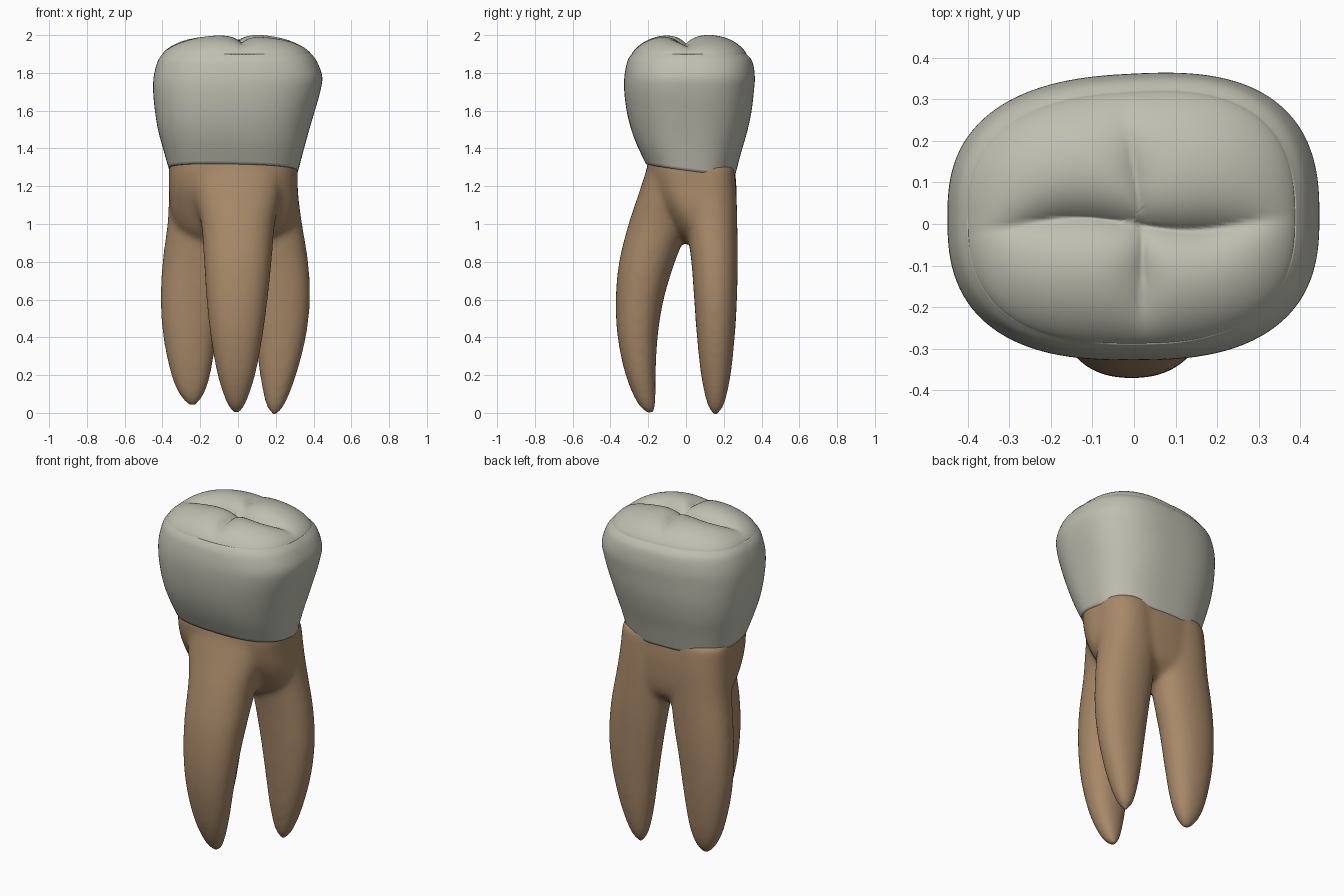
import bpy, bmesh
from math import cos, sin, pi, exp, hypot

cube = bpy.data.objects.get("Cube")
if cube:
    bpy.data.objects.remove(cube, do_unlink=True)


def material(name, color):
    mat = bpy.data.materials.new(name)
    mat.use_nodes = True
    mat.diffuse_color = color
    shader = next(n for n in mat.node_tree.nodes if n.type == "BSDF_PRINCIPLED")
    shader.inputs["Base Color"].default_value = color
    shader.inputs["Roughness"].default_value = 0.6
    return mat


def smooth_rows(rows, steps):
    """Catmull-Rom resampling of (z, x_min, x_max, y_min, y_max) rows."""
    result = []
    last = len(rows) - 1
    for i in range(last):
        a, b, c, d = (rows[max(0, min(last, i + k))] for k in (-1, 0, 1, 2))
        for s in range(steps):
            t = s / steps
            result.append([
                q + t * (r - p) / 2
                + t * t * (2 * p - 5 * q + 4 * r - w) / 2
                + t ** 3 * (3 * q - p - 3 * r + w) / 2
                for p, q, r, w in zip(a, b, c, d)])
    result.append(list(rows[-1]))
    return result


def outline(row, power, segments, scale=1.0):
    """Superellipse ring that fills the extents of one row."""
    z, x0, x1, y0, y1 = row
    points = []
    for i in range(segments):
        a = 2 * pi * i / segments
        c, s = cos(a), sin(a)
        r = scale * (abs(c) ** power + abs(s) ** power) ** (-1 / power)
        points.append(((x0 + x1) / 2 + r * c * (x1 - x0) / 2,
                       (y0 + y1) / 2 + r * s * (y1 - y0) / 2, z))
    return points


def skin(bm, rings):
    """Join rings of points with quads and close both ends."""
    loops = [[bm.verts.new(p) for p in ring] for ring in rings]
    n = len(loops[0])
    for low, high in zip(loops, loops[1:]):
        for i in range(n):
            j = (i + 1) % n
            bm.faces.new((low[i], low[j], high[j], high[i]))
    bm.faces.new(loops[0][::-1])
    bm.faces.new(loops[-1])


def finish(name, bm, mat):
    bmesh.ops.recalc_face_normals(bm, faces=bm.faces)
    mesh = bpy.data.meshes.new(name)
    bm.to_mesh(mesh)
    bm.free()
    mesh.materials.append(mat)
    for face in mesh.polygons:
        face.use_smooth = True
    obj = bpy.data.objects.new(name, mesh)
    bpy.context.collection.objects.link(obj)
    return obj


enamel = material("grey_white_enamel", (0.52, 0.52, 0.44, 1))
dentine = material("tan_root", (0.39, 0.25, 0.14, 1))

# Crown sides
crown_rows = [
    (1.29, -.366, .318, -.212, .26),
    (1.4, -.398, .348, -.262, .291),
    (1.5, -.424, .376, -.295, .322),
    (1.6, -.44, .406, -.316, .345),
    (1.7, -.449, .435, -.327, .357),
    (1.78, -.446, .446, -.326, .362),
    (1.86, -.426, .418, -.311, .349),
    (1.9, -.4, .388, -.288, .318),
]
base, rim = crown_rows[0][0], crown_rows[-1][0]


def shape_side(point):
    """Dip the neck line toward the back and narrow the back right corner."""
    x, y, z = point
    u = (z - base) / (rim - base)
    dip = -.13 * y - .02 * x
    if y > 0:
        y *= 1 + .17 * x * u
    return x, y, z + dip * (1 - min(1, u)) ** 2


def fade(value, start, end):
    t = max(0, min(1, (value - start) / (end - start)))
    return 1 - t * t * (3 - 2 * t)


def chewing_height(x, y, t):
    """Domed top with a long groove and a cross groove between four cusps."""
    dome = .115 * (1 - t ** 3) ** .8
    bend = -.015 * sin(12 * x)
    long_groove = .075 * exp(-abs(y - bend) / .055) * fade(abs(x), .15, .42)
    cross_depth = .05 if y < 0 else .04
    middle = .02 - .15 * max(0, y)
    cross = cross_depth * exp(-abs(x - middle) / .05) * fade(abs(y), .1, .33)
    return rim + dome - hypot(long_groove, cross)


bm = bmesh.new()
rings = [[shape_side(p) for p in outline(row, 2.6, 128)]
         for row in smooth_rows(crown_rows, 5)]
top_rings = 44
for k in range(1, top_rings):
    t = sin(pi / 2 * (1 - k / top_rings))
    ring = [shape_side(p) for p in outline(crown_rows[-1], 2.6, 128, t)]
    rings.append([(x, y, chewing_height(x, y, t)) for x, y, z in ring])
skin(bm, rings)
finish("crown", bm, enamel)

# Root trunk and three tapering roots
trunk = [
    (.89, -.2, .17, .0, .18),
    (.96, -.31, .28, -.06, .245),
    (1.04, -.35, .315, -.11, .264),
    (1.12, -.362, .322, -.155, .267),
    (1.2, -.366, .316, -.19, .267),
    (1.3, -.364, .315, -.205, .257),
    (1.4, -.345, .3, -.19, .24),
]
front_root = [
    (-.008, -.02, .005, -.2, -.17),
    (.05, -.06, .042, -.258, -.16),
    (.2, -.109, .092, -.32, -.16),
    (.4, -.145, .13, -.362, -.15),
    (.6, -.167, .157, -.372, -.118),
    (.8, -.18, .178, -.354, -.058),
    (1.0, -.195, .195, -.304, .02),
    (1.15, -.235, .225, -.254, .06),
    (1.3, -.27, .24, -.206, .06),
    (1.38, -.25, .22, -.19, .05),
]
right_root = [
    (.034, -.255, -.225, .14, .17),
    (.09, -.307, -.183, .11, .205),
    (.2, -.354, -.146, .083, .234),
    (.4, -.396, -.113, .058, .258),
    (.6, -.41, -.083, .043, .27),
    (.8, -.4, -.045, .028, .274),
    (1.0, -.374, -.02, .0, .272),
    (1.15, -.366, -.02, -.03, .268),
    (1.3, -.362, -.02, -.05, .256),
]
left_root = [
    (-.013, .178, .208, .14, .17),
    (.05, .145, .252, .11, .205),
    (.2, .116, .309, .079, .237),
    (.4, .09, .36, .058, .258),
    (.6, .062, .382, .043, .27),
    (.8, .03, .372, .028, .274),
    (1.0, .0, .34, .0, .272),
    (1.15, .0, .32, -.03, .268),
    (1.3, .0, .312, -.05, .256),
]
bm = bmesh.new()
for rows, power in ((trunk, 2.5), (front_root, 2.2),
                    (right_root, 2.2), (left_root, 2.2)):
    skin(bm, [outline(row, power, 48) for row in smooth_rows(rows, 5)])
roots = finish("roots", bm, dentine)

# Fuse the roots into one soft surface
remesh = roots.modifiers.new("fuse", "REMESH")
remesh.mode = "VOXEL"
remesh.voxel_size = .013
remesh.use_smooth_shade = True
soften = roots.modifiers.new("soften", "SMOOTH")
soften.factor = .5
soften.iterations = 26
